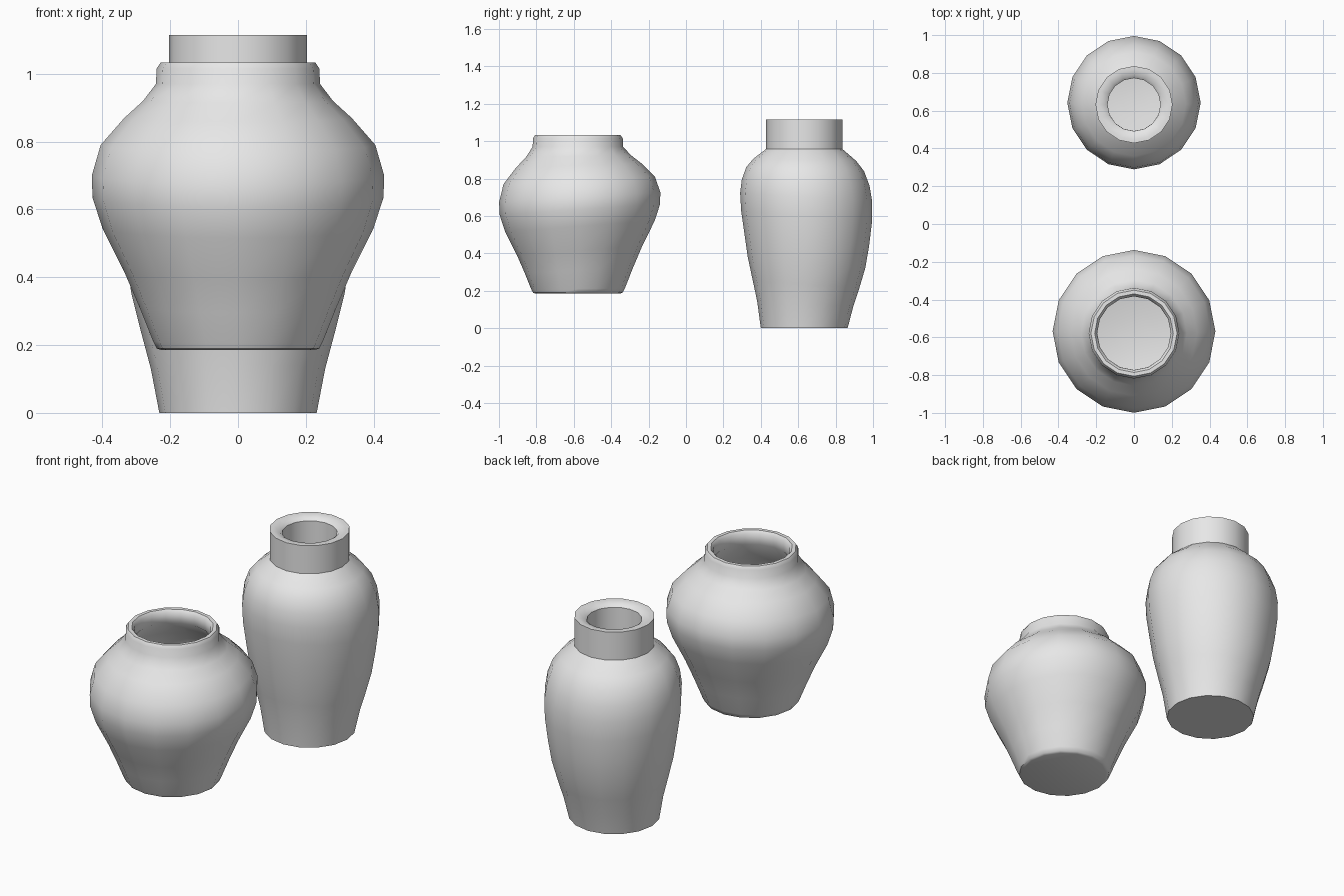
import bpy
import bmesh
from math import sin, cos, pi

SIDES = 16

if "Cube" in bpy.data.objects:
    bpy.data.objects.remove(bpy.data.objects["Cube"], do_unlink=True)

clay = bpy.data.materials.new("pale grey clay")
clay.use_nodes = True
clay.diffuse_color = (0.8, 0.8, 0.8, 1)
clay.node_tree.nodes["Principled BSDF"].inputs["Base Color"].default_value = (0.8, 0.8, 0.8, 1)


def make_vase(name, profile, y_centre, shoulder, lean, tilt):
    """Lathe a profile (radius, height) from base to cavity floor.
    The belly leans in y and its rings tilt, fading out at base and shoulder."""
    base = profile[0][1]
    bm = bmesh.new()
    rings = []
    for r, z in profile:
        t = min(max((z - base) / (shoulder - base), 0), 1)
        bulge = sin(pi * t)
        ring = []
        for i in range(SIDES):
            a = 2 * pi * i / SIDES
            ring.append(bm.verts.new((r * cos(a),
                                      y_centre + lean * bulge + r * sin(a),
                                      z + tilt * bulge * sin(a))))
        rings.append(ring)
    for low, high in zip(rings, rings[1:]):
        for i in range(SIDES):
            j = (i + 1) % SIDES
            bm.faces.new((low[i], low[j], high[j], high[i]))
    bm.faces.new(rings[0][::-1])   # underside
    bm.faces.new(rings[-1])        # cavity floor
    bmesh.ops.recalc_face_normals(bm, faces=bm.faces)
    mesh = bpy.data.meshes.new(name)
    bm.to_mesh(mesh)
    bm.free()
    mesh.materials.append(clay)
    vase = bpy.data.objects.new(name, mesh)
    bpy.context.collection.objects.link(vase)
    bpy.ops.object.select_all(action="DESELECT")
    vase.select_set(True)
    bpy.context.view_layer.objects.active = vase
    bpy.ops.object.shade_smooth_by_angle(angle=pi / 4)


# Wide round jar: outer wall, rolled rim, then cavity
round_jar = [
    (0.225, 0.185), (0.24, 0.19), (0.25, 0.21), (0.29, 0.31), (0.335, 0.415),
    (0.4, 0.545), (0.429, 0.635), (0.431, 0.7), (0.405, 0.79), (0.335, 0.87),
    (0.28, 0.92), (0.242, 0.97), (0.24, 1.015), (0.228, 1.033),
    (0.208, 1.033), (0.195, 1.018), (0.195, 0.96), (0.29, 0.85), (0.38, 0.7),
    (0.36, 0.55), (0.25, 0.33), (0.2, 0.25), (0.11, 0.235),
]
make_vase("round_jar", round_jar, -0.578, 0.97, 0.011, 0.03)

# Tall jar: sharp base and collar, slightly sunken lip, then cavity
tall_jar = [
    (0.232, 0), (0.257, 0.13), (0.285, 0.235), (0.314, 0.35), (0.333, 0.47),
    (0.35, 0.6), (0.353, 0.7), (0.341, 0.78), (0.315, 0.85), (0.275, 0.9),
    (0.204, 0.958), (0.204, 1.115),
    (0.185, 1.115), (0.155, 1.108), (0.14, 1.095), (0.14, 0.94), (0.24, 0.86),
    (0.29, 0.7), (0.27, 0.45), (0.21, 0.12), (0.17, 0.06), (0.08, 0.05),
]
make_vase("tall_jar", tall_jar, 0.632, 0.958, 0.014, -0.03)
